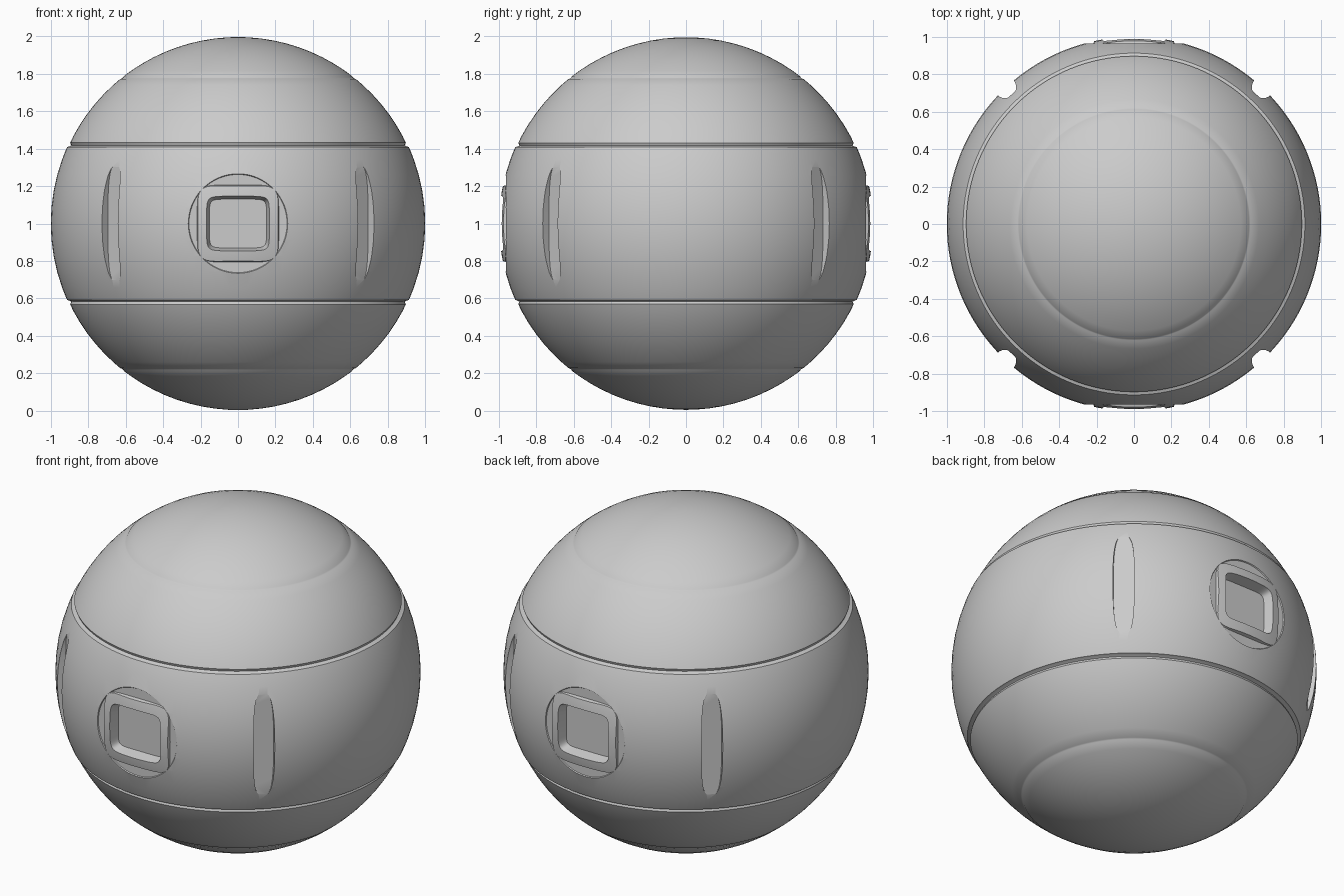
import bpy, bmesh
from math import sin, cos, pi, radians, degrees

if "Cube" in bpy.data.objects:
    bpy.data.objects.remove(bpy.data.objects["Cube"])

N = 64


def finish(bm, name):
    bmesh.ops.remove_doubles(bm, verts=bm.verts, dist=1e-5)
    bmesh.ops.recalc_face_normals(bm, faces=bm.faces)
    me = bpy.data.meshes.new(name)
    bm.to_mesh(me)
    bm.free()
    ob = bpy.data.objects.new(name, me)
    bpy.context.collection.objects.link(ob)
    return ob


def outline(a, b, power=2):
    """Superellipse outline: power 2 is an ellipse, higher is squarer."""
    f = lambda v: abs(v) ** (2 / power) * (1 if v >= 0 else -1)
    return [(a * f(cos(2 * pi * i / N)), b * f(sin(2 * pi * i / N))) for i in range(N)]


def cutter(name, angle, near, far, loops):
    """Prism facing outward at an angle; each loop is (floor outline, mouth outline).
    A second loop makes the prism hollow."""
    bm = bmesh.new()
    place = lambda p, d: bm.verts.new((p[0] * cos(angle) + d * sin(angle),
                                       p[0] * sin(angle) - d * cos(angle), 1 + p[1]))
    rings = [[[place(p, d) for p in pts] for pts, d in zip(pair, (near, far))] for pair in loops]

    def bridge(r, s):
        for i in range(N):
            j = (i + 1) % N
            bm.faces.new((r[i], r[j], s[j], s[i]))
    for floor, mouth in rings:
        bridge(floor, mouth)
    if len(rings) == 2:
        for k in (0, 1):
            bridge(rings[0][k], rings[1][k])
    else:
        bm.faces.new(rings[0][0])
        bm.faces.new(rings[0][1])
    return finish(bm, name)


def carve(body, tool):
    tool.hide_render = True
    mod = body.modifiers.new(tool.name, 'BOOLEAN')
    mod.operation, mod.solver, mod.object = 'DIFFERENCE', 'EXACT', tool
    bpy.context.view_layer.objects.active = body
    bpy.ops.object.modifier_apply(modifier=mod.name)
    bpy.data.objects.remove(tool)


# Sphere shell: lathed profile with a main and a faint groove on each dome
half = [0, 5, 10, 15, 20, 23, 24.1, 24.5, 25.1, 25.7, 28, 32, 36, 40, 44, 48, 50.8, 51.3, 51.8, 52.3,
        55, 59, 63, 67, 71, 75, 79, 83, 87, 90]
depth = {24.5: .008, 25.1: .016, 25.7: .005, 28: .004, 51.3: .007, 51.8: .007}
bm = bmesh.new()
verts = []
for lat in [-v for v in reversed(half[1:])] + half:
    a = abs(lat)
    r = 1 - depth.get(a, .004 if a > 28 else 0)
    verts.append(bm.verts.new((r * cos(radians(lat)), 0, 1 + r * sin(radians(lat)))))
edges = [bm.edges.new(p) for p in zip(verts, verts[1:])]
bmesh.ops.spin(bm, geom=verts + edges, cent=(0, 0, 0), axis=(0, 0, 1), angle=2 * pi, steps=128)
body = finish(bm, "sphere_shell")

# Four tall side slots
slot = outline(.058, .31, 3)
for a in (43.3, -43.3, 136.7, -136.7):
    carve(body, cutter("slot_cutter", radians(a), .952, 1.1, [(slot, slot)]))

# Front and back ports: round moat, square frame, sunken window
moat, frame = outline(.262, .262), outline(.212, .2, 6)
for a in (0, pi):
    carve(body, cutter("moat_cutter", a, .958, 1.1, [(moat, outline(.36, .36)),
                                                     (outline(.218, .206, 6), outline(.18, .17, 6))]))
    carve(body, cutter("window_cutter", a, .925, 1.0,
                       [(outline(.152, .13, 8), outline(.172, .15, 8))]))

# Smooth shading with crisp cut edges
bpy.ops.object.select_all(action='DESELECT')
body.select_set(True)
bpy.context.view_layer.objects.active = body
bpy.ops.object.shade_smooth_by_angle(angle=radians(28))
